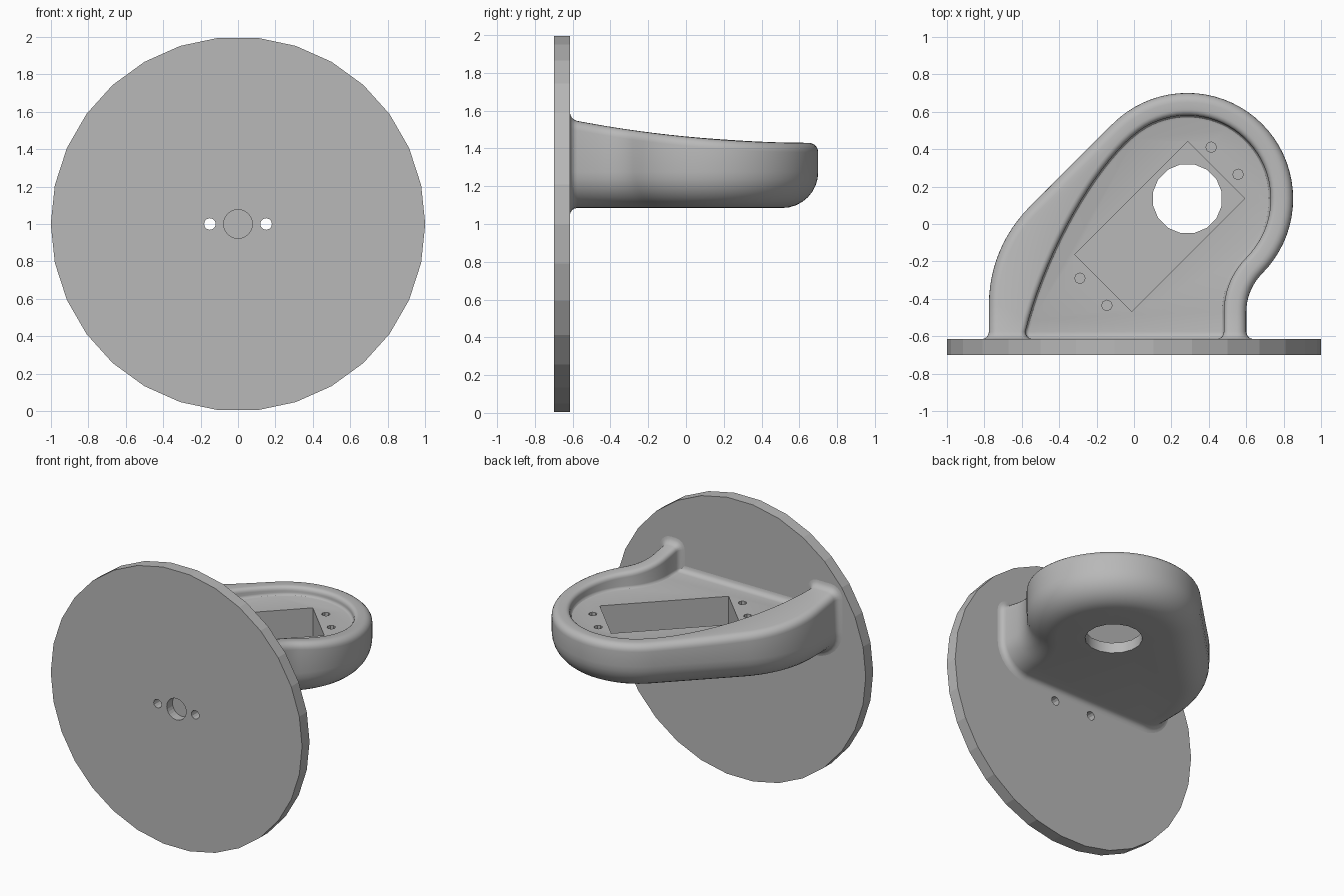
import bpy, bmesh, math
from mathutils import Vector, Matrix

if "Cube" in bpy.data.objects:
    bpy.data.objects.remove(bpy.data.objects["Cube"])

grey = bpy.data.materials.new("plain_grey")
grey.use_nodes = True
GREY = (0.48, 0.48, 0.48, 1)
grey.diffuse_color = GREY
grey.node_tree.nodes["Principled BSDF"].inputs["Base Color"].default_value = GREY


def make_object(name, bm):
    bmesh.ops.recalc_face_normals(bm, faces=bm.faces)
    mesh = bpy.data.meshes.new(name)
    bm.to_mesh(mesh)
    bm.free()
    mesh.materials.append(grey)
    obj = bpy.data.objects.new(name, mesh)
    bpy.context.collection.objects.link(obj)
    return obj


def cylinder(name, centre, radius, depth, sides, along_y=False, turn=0.0):
    bm = bmesh.new()
    bmesh.ops.create_cone(bm, cap_ends=True, segments=sides, radius1=radius,
                          radius2=radius, depth=depth,
                          matrix=Matrix.Rotation(turn, 4, 'Z'))
    if along_y:
        bmesh.ops.rotate(bm, verts=bm.verts, matrix=Matrix.Rotation(math.pi / 2, 3, 'X'))
    bmesh.ops.translate(bm, verts=bm.verts, vec=centre)
    return make_object(name, bm)


def cut(target, cutter):
    mod = target.modifiers.new("cut", 'BOOLEAN')
    mod.operation = 'DIFFERENCE'
    mod.solver = 'EXACT'
    mod.object = cutter
    bpy.context.view_layer.objects.active = target
    bpy.ops.object.modifier_apply(modifier=mod.name)
    bpy.data.objects.remove(cutter)


def arc(cx, cy, r, a0, a1, n):
    angles = [math.radians(a0 + (a1 - a0) * i / n) for i in range(n)]
    return [Vector((cx + r * math.cos(a), cy + r * math.sin(a))) for a in angles]


def bezier(p0, p1, p2, p3, n):
    p = [Vector(q) for q in (p0, p1, p2, p3)]
    return [p[0] * (1 - t) ** 3 + p[1] * 3 * t * (1 - t) ** 2
            + p[2] * 3 * t * t * (1 - t) + p[3] * t ** 3
            for t in (i / n for i in range(n))]


# Round mounting disc with two through holes and a shallow centre recess
PLATE = -0.615
disc = cylinder("mounting_disc", (0, -0.6575, 1), 1, 0.085, 30, True, math.pi / 2)
for x in (-0.15, 0.15):
    cut(disc, cylinder("screw_cutter", (x, -0.66, 1), 0.031, 0.3, 12, True))
cut(disc, cylinder("recess_cutter", (0, -0.69, 1), 0.077, 0.11, 24, True))

# Arm outlines: outer wall and pocket wall, running left to right around the lobe
COVE = 0.04
edge_y = PLATE + COVE
CX, CY, R = 0.285, 0.135, 0.565
k = R * math.sqrt(0.5)
line_a, line_b = Vector((-0.56, 0.09)), Vector((CX - k, CY + k))
bend_y = CY - k - 0.205
outer = [Vector((-0.775, edge_y))]
outer += arc(-0.041, -0.43, 0.734, 180, 135, 12)
outer += [line_a.lerp(line_b, i / 6) for i in range(6)]
outer += arc(CX, CY, R, 135, -45, 36)
outer += arc(0.89, bend_y, 0.29, 135, 180, 9)
outer += [Vector((0.6, bend_y)), Vector((0.6, edge_y))]
r_in = R - 0.12
inner = bezier((-0.58, edge_y), (-0.47, -0.13), (-0.17, 0.385),
               (CX - r_in / 2, CY + r_in * 0.866), 19)
inner += arc(CX, CY, r_in, 120, -45, 36)
inner += arc(0.89, bend_y, 0.41, 135, 180, 9)
inner += [Vector((0.48, bend_y)), Vector((0.48, edge_y))]

# Rows that flare into the disc at both ends
flare = [(PLATE - 0.025, COVE)]
for i in range(4):
    a = math.pi / 8 * i
    flare.append((PLATE + COVE * (1 - math.cos(a)), COVE * (1 - math.sin(a))))
K = len(flare)


def with_flare(path):
    """Return (point, outward normal, flare amount) rows."""
    rows = [(Vector((path[0].x, y)), Vector((-1, 0)), d) for y, d in flare]
    for i, p in enumerate(path):
        if i == 0:
            n = Vector((-1, 0))
        elif i == len(path) - 1:
            n = Vector((1, 0))
        else:
            t = (path[i + 1] - path[i - 1]).normalized()
            n = Vector((-t.y, t.x))
        rows.append((p, n, 0.0))
    rows += [(Vector((path[-1].x, y)), Vector((1, 0)), d) for y, d in reversed(flare)]
    return rows


# Cross-section: (on inner wall, offset, height, from rim top, normal out, normal up)
BOTTOM, FLOOR = 1.085, 1.37
section = []


def fillet(steps, rule):
    for i in range(steps + 1):
        a = math.pi / 2 * i / steps
        section.append(rule(math.sin(a), math.cos(a)))


fillet(8, lambda s, c: (False, -0.19 * (1 - s), BOTTOM + 0.19 * (1 - c), False, s, -c))
fillet(5, lambda s, c: (False, -0.05 * (1 - c), -0.05 * (1 - s), True, c, s))
fillet(4, lambda s, c: (True, 0.03 * (1 - s), -0.03 * (1 - c), True, -s, c))
fillet(3, lambda s, c: (True, -0.02 * (1 - c), FLOOR + 0.02 * (1 - s), False, -c, s))


def rim_height(y):
    return 1.43 + 0.12 * (max(0, 0.65 - y) / 1.25) ** 2


bm = bmesh.new()
grid = []
for out_row, in_row in zip(with_flare(outer), with_flare(inner)):
    ring = []
    for on_inner, off, z, from_rim, n_out, n_up in section:
        p, n, d = in_row if on_inner else out_row
        q = p + n * (off + n_out * d)
        height = z + n_up * d + (rim_height(q.y) if from_rim else 0)
        ring.append(bm.verts.new((q.x, q.y, height)))
    grid.append(ring)
last = len(grid) - 1
for ra, rb in zip(grid, grid[1:]):
    for j in range(len(section) - 1):
        bm.faces.new((ra[j], ra[j + 1], rb[j + 1], rb[j]))
for j in (0, -1):
    for i in range(K):
        bm.faces.new((grid[i][j], grid[i + 1][j], grid[last - 1 - i][j], grid[last - i][j]))
    bm.faces.new([grid[i][j] for i in range(K, last - K + 1)])
bm.faces.new(grid[0] + grid[last][::-1])
arm = make_object("bracket_arm", bm)

# Rectangular motor pocket, shaft hole and four blind screw holes
bm = bmesh.new()
bmesh.ops.create_cube(bm, size=1, matrix=Matrix.Translation((0.137, -0.013, 1.36))
                      @ Matrix.Rotation(math.pi / 4, 4, 'Z')
                      @ Matrix.Diagonal((0.853, 0.43, 0.4, 1)))
cut(arm, make_object("pocket_cutter", bm))
cut(arm, cylinder("shaft_cutter", (CX, CY, 1.1), 0.187, 0.3, 16, turn=math.pi / 16))
for x, y in ((0.412, 0.41), (0.556, 0.265), (-0.289, -0.29), (-0.145, -0.435)):
    cut(arm, cylinder("screw_cutter", (x, y, 1.37), 0.028, 0.2, 8))

# Smooth shading with crisp edges
for obj in (disc, arm):
    bpy.ops.object.select_all(action='DESELECT')
    obj.select_set(True)
    bpy.context.view_layer.objects.active = obj
    bpy.ops.object.shade_smooth_by_angle(angle=math.radians(30 if obj is arm else 5))
